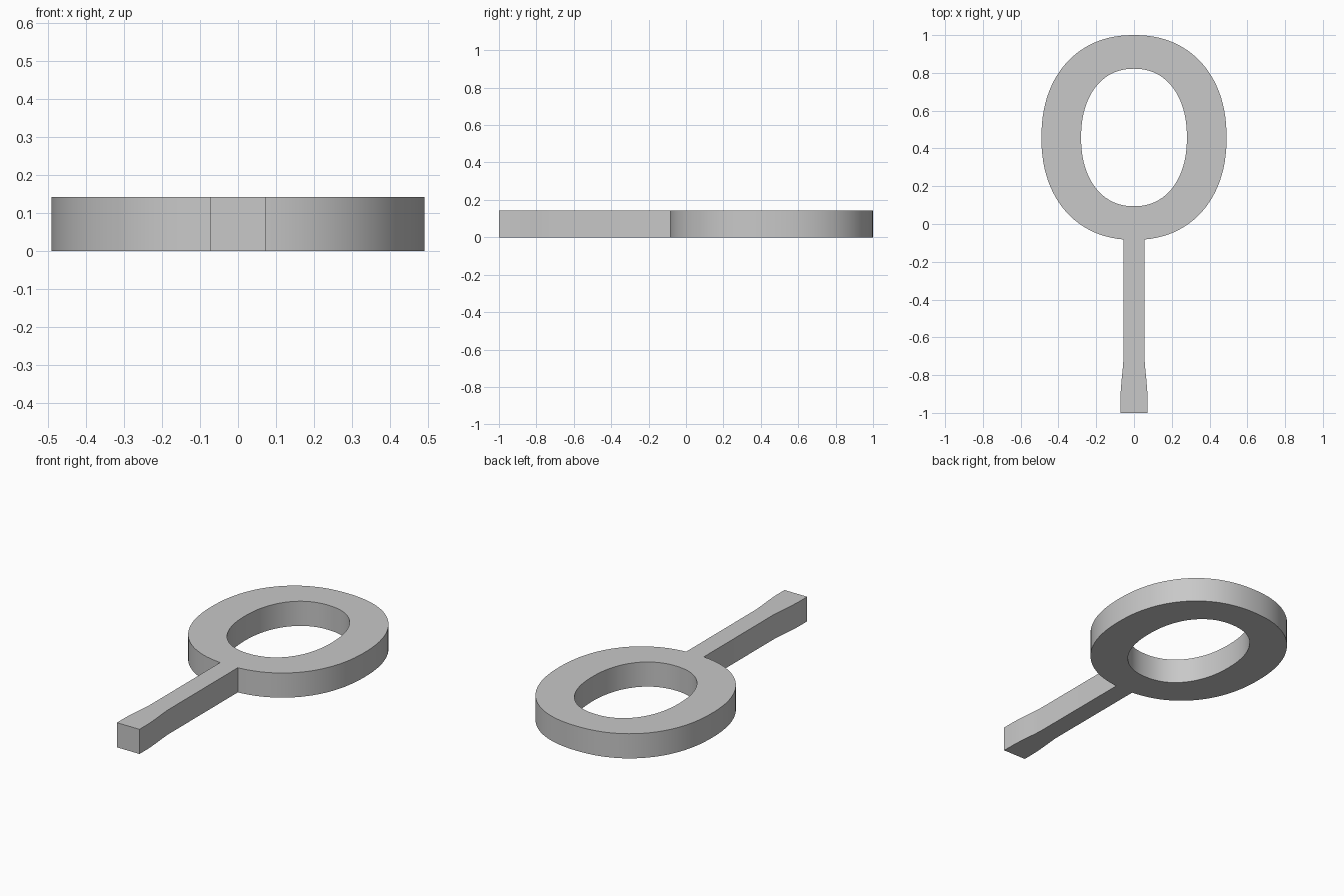
import bpy
import bmesh
import math

cube = bpy.data.objects.get("Cube")
if cube:
    bpy.data.objects.remove(cube, do_unlink=True)

THICKNESS = 0.142
CENTRE_Y = 0.458
HANDLE_HALF = 0.056
ROUNDNESS = 2.2  # slightly squarer than an ellipse


def oval(half_x, half_y, start, end, steps):
    """Points along a superellipse between two angles."""
    points = []
    for i in range(steps + 1):
        a = start + (end - start) * i / steps
        c, s = math.cos(a), math.sin(a)
        x = half_x * math.copysign(abs(c) ** (2 / ROUNDNESS), c)
        y = half_y * math.copysign(abs(s) ** (2 / ROUNDNESS), s)
        points.append((x, y + CENTRE_Y))
    return points


def add_outline(curve, points):
    spline = curve.splines.new("POLY")
    spline.points.add(len(points) - 1)
    for target, (x, y) in zip(spline.points, points):
        target.co = (x, y, 0, 1)
    spline.use_cyclic_u = True


# Outer outline: the ring, open at the bottom where the handle joins
gap = math.asin((HANDLE_HALF / 0.49) ** (ROUNDNESS / 2))
outer = oval(0.49, 0.542, gap - math.pi / 2, 1.5 * math.pi - gap, 96)

# Handle side with its flared end, mirrored for the other side
handle = [(HANDLE_HALF, -0.72), (0.06, -0.77), (0.066, -0.83),
          (0.07, -0.88), (0.072, -0.93), (0.072, -1.0)]
outer += [(-x, y) for x, y in handle] + handle[::-1]

# Hole outline
hole = oval(0.28, 0.364, 0, 2 * math.pi, 96)[:-1]

# Filled flat shape given thickness, then turned into a mesh
curve = bpy.data.curves.new("ring_with_handle", "CURVE")
curve.dimensions = "2D"
curve.fill_mode = "BOTH"
curve.extrude = THICKNESS / 2
add_outline(curve, outer)
add_outline(curve, hole)
body = bpy.data.objects.new("ring_with_handle", curve)
bpy.context.collection.objects.link(body)
bpy.ops.object.select_all(action="DESELECT")
body.select_set(True)
bpy.context.view_layer.objects.active = body
bpy.ops.object.convert(target="MESH")
body = bpy.context.object

# Weld caps to sides and stand the part on the ground
bm = bmesh.new()
bm.from_mesh(body.data)
bmesh.ops.remove_doubles(bm, verts=bm.verts, dist=0.0005)
bmesh.ops.translate(bm, verts=bm.verts, vec=(0, 0, THICKNESS / 2))
bmesh.ops.recalc_face_normals(bm, faces=bm.faces)
bm.to_mesh(body.data)
bm.free()

# Plain grey
grey = bpy.data.materials.new("light_grey")
grey.use_nodes = True
colour = (0.58, 0.58, 0.58, 1)
grey.diffuse_color = colour
grey.node_tree.nodes["Principled BSDF"].inputs["Base Color"].default_value = colour
body.data.materials.clear()
body.data.materials.append(grey)
bpy.ops.object.shade_smooth_by_angle(angle=math.radians(30))
